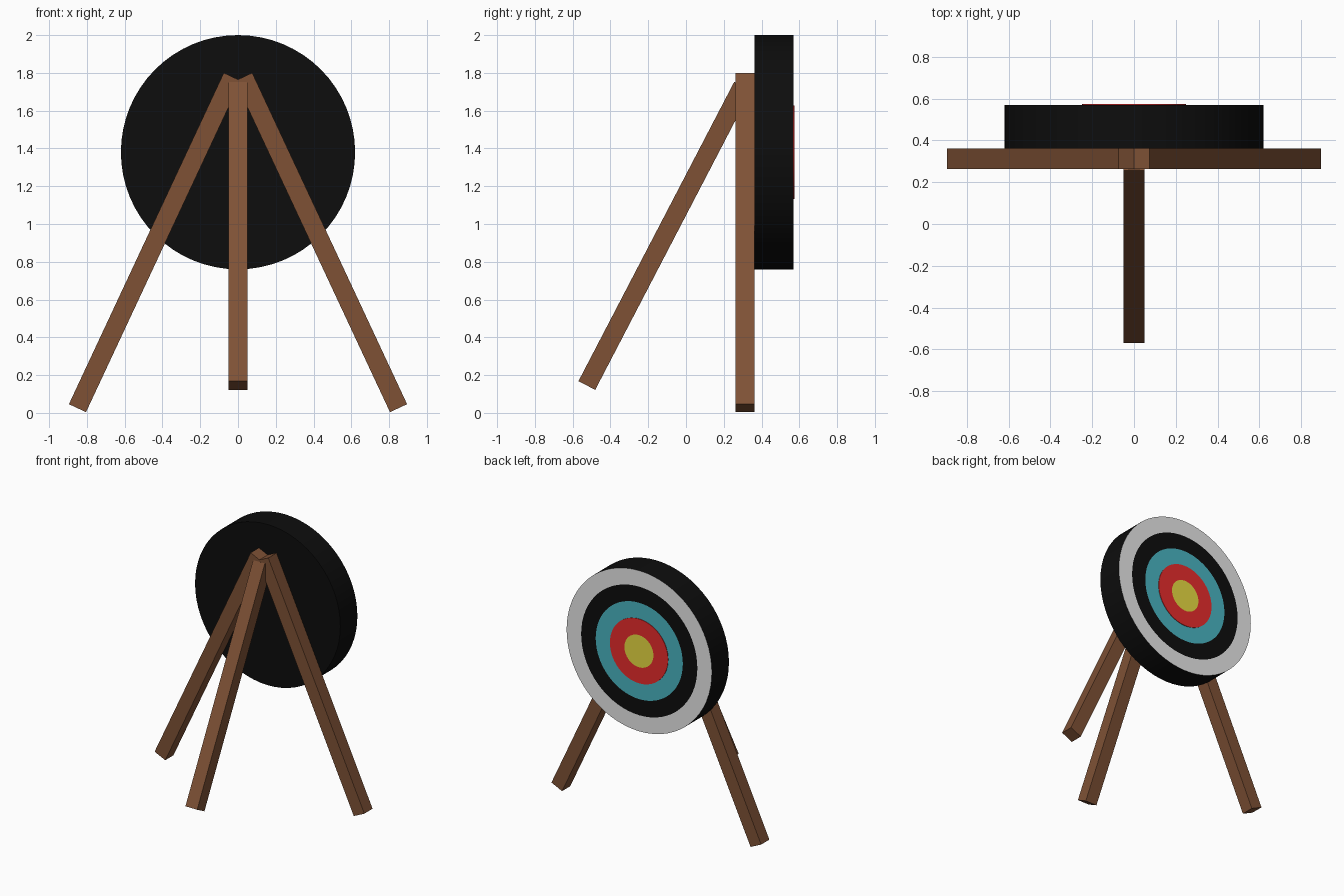
import bpy, bmesh, math
from mathutils import Vector, Matrix

if "Cube" in bpy.data.objects:
    bpy.data.objects.remove(bpy.data.objects["Cube"])


def material(name, rgb):
    m = bpy.data.materials.new(name)
    m.diffuse_color = (*rgb, 1)
    m.use_nodes = True
    m.node_tree.nodes["Principled BSDF"].inputs["Base Color"].default_value = m.diffuse_color
    return m


WOOD = material("brown wood", (0.21, 0.083, 0.036))
BLACK = material("black", (0.004, 0.004, 0.004))
WHITE = material("white", (0.8, 0.8, 0.8))
BLUE = material("blue", (0.068, 0.46, 0.54))
RED = material("red", (0.8, 0.025, 0.025))
YELLOW = material("yellow", (0.8, 0.7, 0.055))


def add_object(name, bm, mats):
    bmesh.ops.recalc_face_normals(bm, faces=bm.faces)
    me = bpy.data.meshes.new(name)
    bm.to_mesh(me)
    bm.free()
    for m in mats:
        me.materials.append(m)
    ob = bpy.data.objects.new(name, me)
    bpy.context.collection.objects.link(ob)
    return ob


def leg(name, a, b, side):
    """Square beam from a to b, one cross-section axis along 'side'."""
    a, b, s = Vector(a), Vector(b), Vector(side)
    d = b - a
    z = d.normalized()
    rot = Matrix((s, z.cross(s), z)).transposed().to_4x4()
    bm = bmesh.new()
    mat = Matrix.Translation((a + b) / 2) @ rot @ Matrix.Diagonal((0.1, 0.1, d.length, 1))
    bmesh.ops.create_cube(bm, size=1, matrix=mat)
    return add_object(name, bm, [WOOD])


# Tripod legs
for name, sx in (("left_leg", -1), ("right_leg", 1)):
    leg(name, (sx * 0.85, 0.312, 0.025), (sx * 0.03, 0.312, 1.779), (0, 1, 0))
leg("rear_leg", (0, -0.525, 0.145), (0, 0.30, 1.73), (1, 0, 0))

# Round target: lathed profile (radius, y, material of the band leading to it)
CENTRE_Z, SIDES = 1.38, 64
profile = [(0.62, 0.362, 0), (0.62, 0.57, 0), (0.496, 0.57, 1), (0.372, 0.57, 0),
           (0.248, 0.57, 2), (0.248, 0.574, 3), (0.124, 0.574, 3)]
bm = bmesh.new()
rings = []
for r, y, _ in profile:
    rings.append([bm.verts.new((r * math.cos(t), y, CENTRE_Z + r * math.sin(t)))
                  for t in (2 * math.pi * i / SIDES for i in range(SIDES))])
bm.faces.new(rings[0]).material_index = 0       # back
bm.faces.new(rings[-1]).material_index = 4      # bullseye
for k in range(1, len(rings)):
    p, q = rings[k - 1], rings[k]
    for i in range(SIDES):
        j = (i + 1) % SIDES
        bm.faces.new((p[i], p[j], q[j], q[i])).material_index = profile[k][2]
target = add_object("round_target", bm, [BLACK, WHITE, BLUE, RED, YELLOW])
bpy.context.view_layer.objects.active = target
target.select_set(True)
bpy.ops.object.shade_smooth_by_angle(angle=math.radians(30))
